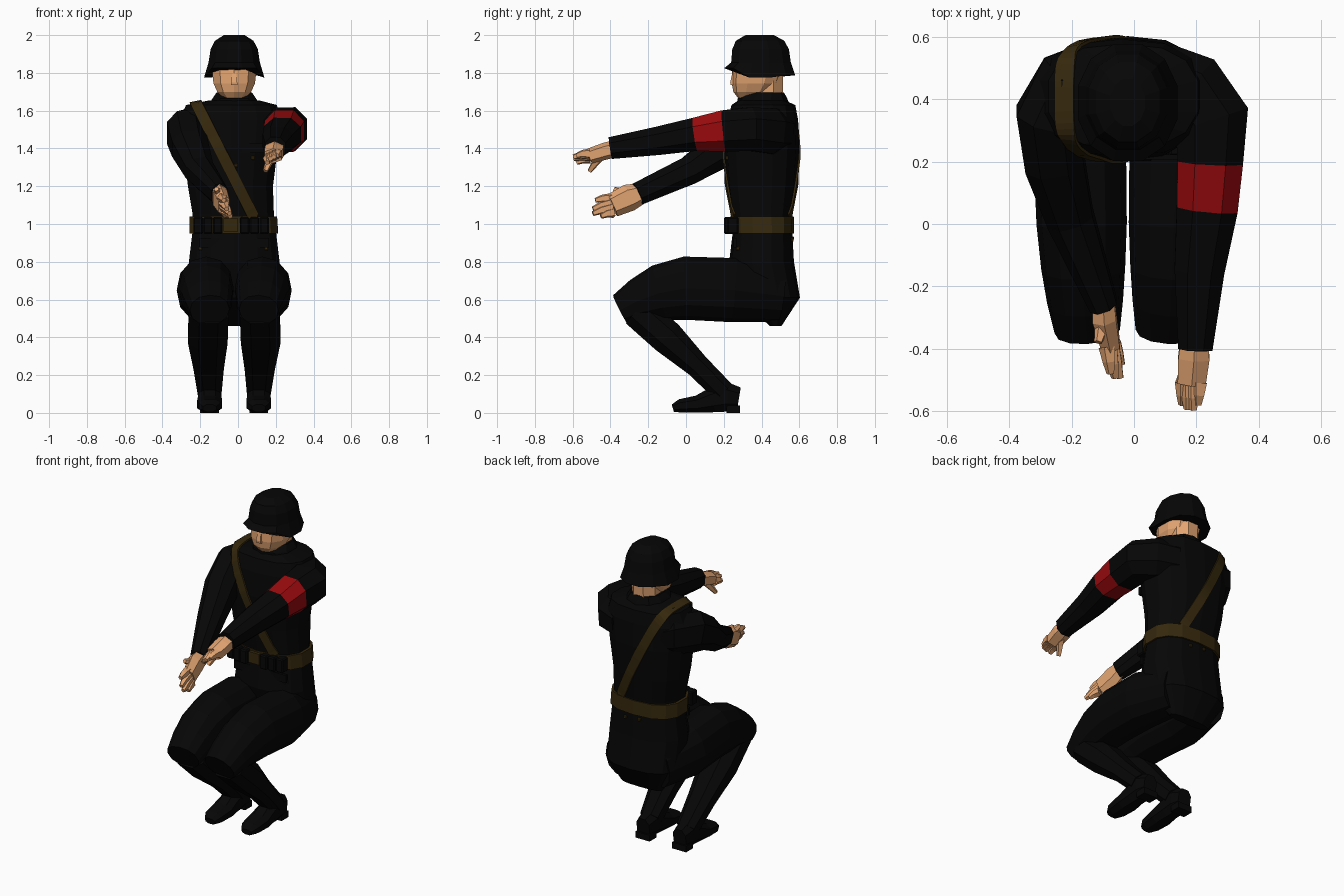
import bpy, bmesh, math
from mathutils import Vector
from mathutils.bvhtree import BVHTree

if "Cube" in bpy.data.objects:
    bpy.data.objects.remove(bpy.data.objects["Cube"])


def material(name, rgb):
    m = bpy.data.materials.new(name)
    m.diffuse_color = (*rgb, 1)
    m.use_nodes = True
    m.node_tree.nodes["Principled BSDF"].inputs["Base Color"].default_value = m.diffuse_color
    return m


BLACK = material("black cloth", (0.0018, 0.0018, 0.0018))
BROWN = material("brown leather", (0.036, 0.021, 0.004))
SKIN = material("skin", (0.76, 0.37, 0.165))
RED = material("red cloth", (0.32, 0.003, 0.004))
X, Y, Z = Vector((1, 0, 0)), Vector((0, 1, 0)), Vector((0, 0, 1))
CX = -0.02  # body centre line


def finish(name, bm, *mats):
    bmesh.ops.recalc_face_normals(bm, faces=bm.faces)
    me = bpy.data.meshes.new(name)
    bm.to_mesh(me)
    ob = bpy.data.objects.new(name, me)
    for m in mats:
        me.materials.append(m)
    bpy.context.collection.objects.link(ob)
    return ob


def loft(name, rings, mats, n=8, e=0.85, flat=False, second=(), phase=0.5):
    """Skin rings (x, y, z, half width, half height) set across their path;
    the segments listed in second take the second material."""
    bm = bmesh.new()
    pts = [Vector(r[:3]) for r in rings]
    k = 1 / math.cos(2 * math.pi * phase / n) ** e
    loops = []
    for i, r in enumerate(rings):
        t = Z.copy()
        if not flat:
            t = Vector()
            if i:
                t += (pts[i] - pts[i - 1]).normalized()
            if i < len(pts) - 1:
                t += (pts[i + 1] - pts[i]).normalized()
            t.normalize()
        s = (X - t * X.dot(t)).normalized()
        u = t.cross(s)
        loop = []
        for j in range(n):
            a = 2 * math.pi * (j + phase) / n
            c, d = [math.copysign(abs(v) ** e, v) * k for v in (math.cos(a), math.sin(a))]
            loop.append(bm.verts.new(pts[i] + s * c * r[3] + u * d * r[4]))
        loops.append(loop)
    for i, (p, q) in enumerate(zip(loops, loops[1:])):
        for j in range(n):
            f = bm.faces.new((p[j], p[(j + 1) % n], q[(j + 1) % n], q[j]))
            f.material_index = int(i in second)
    bm.faces.new(loops[0])
    bm.faces.new(loops[-1])
    return finish(name, bm, *mats)


def box(name, loc, size, mat, rot=(0, 0, 0), bevel=0.0):
    bm = bmesh.new()
    bmesh.ops.create_cube(bm, size=1)
    for v in bm.verts:
        v.co = Vector(a * b for a, b in zip(v.co, size))
    if bevel:
        bmesh.ops.bevel(bm, geom=bm.edges[:], offset=bevel, segments=1, affect='EDGES')
    ob = finish(name, bm, mat)
    ob.location, ob.rotation_euler = loc, rot
    return ob


# jacket body, z / x / y / half width / half depth
body = [(.46, CX, .475, .14, .03), (.61, CX, .44, .235, .16), (.80, CX, .40, .24, .168),
        (.95, CX, .405, .222, .155), (1.05, -.025, .40, .215, .16), (1.2, -.04, .40, .225, .18),
        (1.4, -.04, .40, .25, .195), (1.55, -.04, .405, .27, .185), (1.63, -.035, .41, .24, .165),
        (1.655, CX, .40, .13, .12)]
torso = loft("jacket", [(x, y, z, a, b) for z, x, y, a, b in body], [BLACK], 14, .8, True)
bm = bmesh.new()
bm.from_mesh(torso.data)
tree = BVHTree.FromBMesh(bm)
loft("collar", [(CX, .41, 1.61, .15, .14), (CX, .405, 1.665, .115, .125), (CX, .42, 1.695, .095, .095)],
     [BLACK], 10, .9, True)
loft("belt", [(-.022, .405, .95, .235, .164), (-.025, .402, 1.04, .232, .165)], [BROWN], 14, .8, True)
box("belt_buckle", (-.038, .226, .995), (.075, .02, .07), BROWN)

# cartridge pouches either side of the buckle
for s in (-1, 1):
    for k in range(3):
        box("belt_pouch", (-.036 + s * (.071 + .052 * k), .232 + .008 * k, .992), (.05, .06, .09),
            BLACK, bevel=.007)

# shoulder strap wrapped on the jacket in a slanted plane
mid, along = Vector((-.062, .4, 1.325)), Vector((.45, 0, -.89)).normalized()
across = Y.cross(along)
bm = bmesh.new()
prev = None
for i in range(113):
    a = math.radians(-168 + 3 * i)
    out = -along * math.cos(a) - Y * math.sin(a)
    pair = []
    for w in (-.03, .03):
        hit = tree.ray_cast(mid + across * w + out, -out)[0]
        pair.append(hit + out * .006)
    if min(p.z for p in pair) < .98:
        continue
    pair = [bm.verts.new(p) for p in pair]
    if prev:
        bm.faces.new((prev[0], prev[1], pair[1], pair[0]))
    prev = pair
strap = finish("shoulder_strap", bm, BROWN)
mod = strap.modifiers.new("thickness", 'SOLIDIFY')
mod.thickness, mod.offset = .01, 0

# buttons and pocket flaps placed on the jacket surface
for x, z, side in ((-.01, 1.31, -1), (.08, 1.35, -1), (-.2, .87, -1), (.15, .87, -1),
                   (-.06, .925, 1), (.04, .915, 1)):
    hit = tree.ray_cast(Vector((x, .4 + side * 2, z)), -Y * side)[0]
    box("button", hit, (.02, .022, .02), BROWN, bevel=.004)
for x, z, w in ((.08, 1.4, .12), (-.15, .9, .11), (.11, .9, .11)):
    hit = tree.ray_cast(Vector((x, -2, z)), Y)[0]
    box("pocket_flap", hit, (w, .016, .05), BLACK)
box("shoulder_button", (-.22, .45, 1.642), (.035, .035, .015), BLACK, bevel=.005)

# sleeves, the raised one with a plain red band
loft("band_arm", [(.08, .47, 1.49, .11, .11), (.18, .425, 1.495, .125, .12), (.25, .335, 1.503, .122, .115),
                  (.245, .2, 1.492, .105, .11), (.235, .05, 1.475, .098, .088),
                  (.21, -.15, 1.44, .08, .075), (.197, -.40, 1.402, .055, .058)],
     [BLACK, RED], second=(3,))
loft("lower_arm", [(-.12, .47, 1.48, .11, .11), (-.21, .435, 1.49, .125, .125), (-.275, .34, 1.475, .105, .125),
                   (-.255, .20, 1.405, .095, .10), (-.205, .02, 1.285, .075, .075),
                   (-.098, -.26, 1.157, .045, .06)], [BLACK])


# hands: a palm, four fingers and a thumb
def hand(name, palm, tips, spread):
    loft(name + "_palm", palm, [SKIN], 6)
    end, r = Vector(palm[-1][:3]), .018
    for i, tip in enumerate(tips):
        base = end + Vector(spread) * (i / 3 - .5)
        if i == 4:
            base = Vector(palm[1][:3])
        tip = Vector(tip)
        knuckle = base.lerp(tip, .55) + Vector((0, 0, .005))
        loft(name + "_finger", [(*base, r + .006, r + .006), (*knuckle, r, r), (*tip, .011, .011)],
             [SKIN], 5)


hand("raised_hand", [(.195, -.37, 1.40, .045, .04), (.192, -.43, 1.385, .05, .04),
                     (.185, -.51, 1.36, .045, .036)],
     [(.155, -.58, 1.325), (.172, -.595, 1.345), (.19, -.597, 1.355), (.205, -.58, 1.362),
      (.145, -.51, 1.28)], (.05, 0, .025))
hand("lowered_hand", [(-.10, -.23, 1.165, .035, .048), (-.095, -.30, 1.14, .038, .064),
                      (-.075, -.39, 1.098, .03, .056)],
     [(-.04, -.45, 1.04), (-.045, -.493, 1.055), (-.06, -.493, 1.08), (-.075, -.48, 1.125),
      (-.115, -.38, 1.185)], (-.02, -.01, .075))

# legs and boots, mirrored about the body centre
for s in (-1, 1):
    def side(rings):
        return [(CX + s * r[0], *r[1:]) for r in rings]
    loft("thigh", side([(.11, .50, .62, .12, .14), (.155, .25, .65, .15, .17), (.148, 0, .66, .145, .168),
                        (.143, -.14, .635, .135, .15), (.137, -.25, .594, .122, .118),
                        (.13, -.345, .545, .105, .088)]), [BLACK], 12, .92, phase=0)
    loft("shin", side([(.135, -.26, .54, .105, .088), (.14, -.10, .40, .105, .09),
                       (.135, .06, .25, .08, .064), (.13, .20, .11, .062, .06)]), [BLACK])
    loft("boot", side([(.13, -.07, .025, .035, .02), (.13, -.03, .037, .058, .036),
                       (.13, .06, .046, .066, .046), (.13, .14, .068, .06, .066),
                       (.13, .22, .085, .058, .078), (.13, .28, .075, .045, .06)]), [BLACK])
    box("boot_heel", (CX + s * .13, .25, .02), (.10, .07, .04), BLACK)

# head, neck and nose
loft("neck", [(CX, .43, 1.6, .08, .08), (CX, .425, 1.8, .085, .09)], [SKIN], 8, 1, True)
loft("head", [(CX, .34, 1.665, .055, .06), (CX, .355, 1.70, .09, .10), (CX, .37, 1.745, .11, .122),
              (CX, .38, 1.80, .116, .13), (CX, .385, 1.87, .11, .13)], [SKIN], 10, .9, True)
loft("nose", [(CX, .26, 1.735, .018, .024), (CX, .262, 1.75, .016, .028), (CX, .262, 1.82, .01, .012)],
     [SKIN], 4, 1, True)

# helmet with flared skirt and raised front brim
helmet = loft("helmet", [(CX, .39, 1.775, .16, .188), (CX, .397, 1.855, .136, .158),
                         (CX, .395, 1.925, .125, .15), (CX, .392, 1.97, .102, .128),
                         (CX, .39, 2.0, .055, .075)], [BLACK], 12, .95, True)
for v in helmet.data.vertices:
    if v.co.z < 1.8 and v.co.y < .31:
        v.co.z += .05
    elif v.co.z < 1.8 and v.co.y > .5:
        v.co.z += .012
